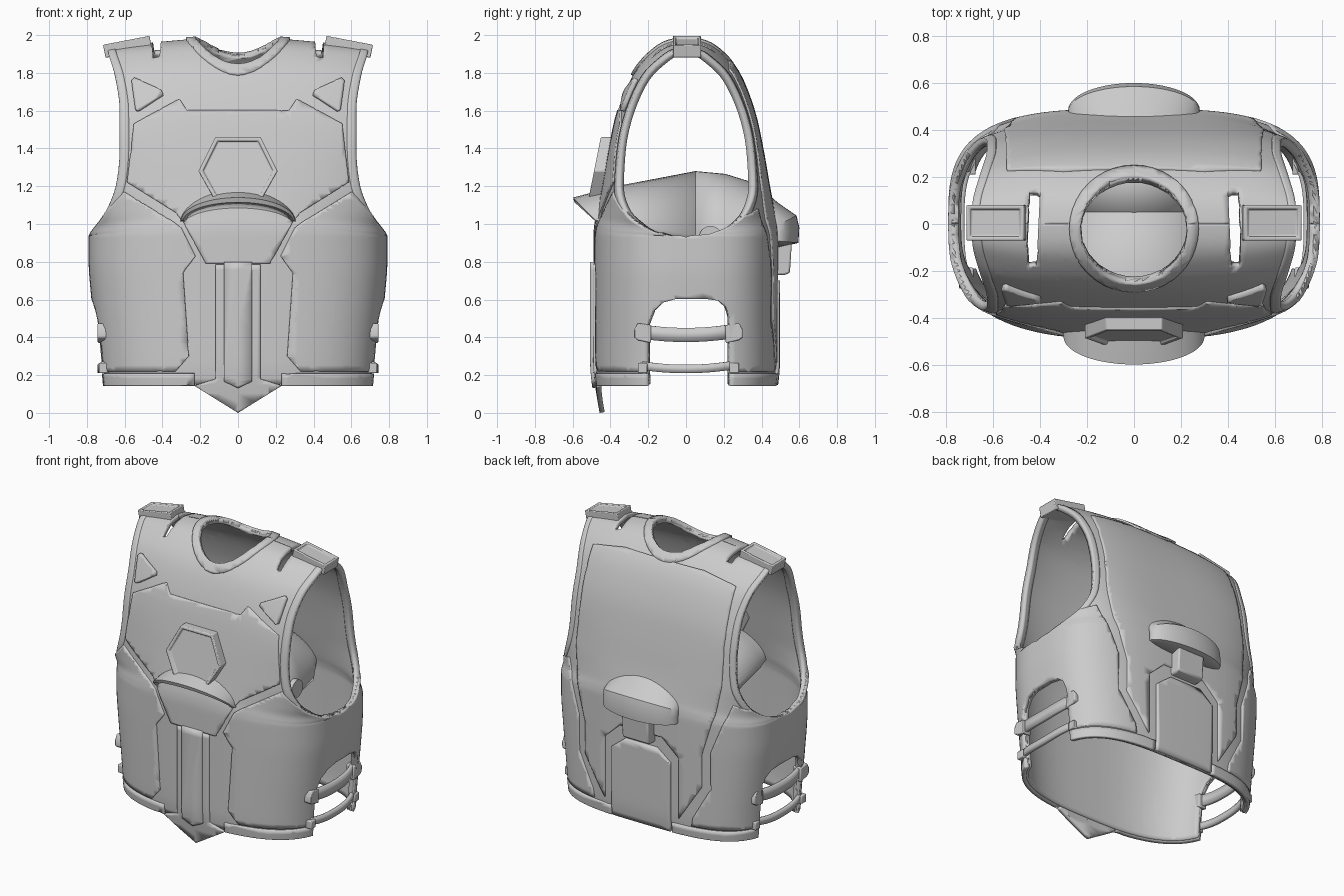
import bpy, bmesh, math
from mathutils import Vector, Matrix
from mathutils.geometry import tessellate_polygon

if "Cube" in bpy.data.objects:
    bpy.data.objects.remove(bpy.data.objects["Cube"])

# Profile stations: centre depth, centre z, edge x, edge depth, edge z (side seam, then armhole)
KEYS = [(.445, 0, .71, 0, 0), (.47, .15, .725, 0, .15), (.48, .3, .735, 0, .3), (.48, .6, .765, 0, .6),
        (.48, .8, .78, 0, .8), (.48, .93, .78, 0, .93), (.475, 1.0, .775, .12, .945),
        (.465, 1.05, .745, .23, .99), (.455, 1.1, .70, .315, 1.06), (.435, 1.2, .645, .36, 1.2),
        (.40, 1.4, .625, .35, 1.4), (.355, 1.6, .625, .305, 1.6), (.275, 1.8, .65, .22, 1.78),
        (.17, 1.925, .68, .12, 1.88), (.085, 1.975, .69, .055, 1.92), (.001, 1.99, .70, .0007, 1.93)]
STEP, COLS = 4, 26


def slope(a, b, c):
    p, q = b - a, c - b
    return 0 if p * q <= 0 else math.copysign(min(abs(p + q) / 2, 2 * abs(p), 2 * abs(q)), p)


def spline(keys):
    out = []
    for i in range(len(keys) - 1):
        K = [keys[max(0, min(len(keys) - 1, i + k))] for k in (-1, 0, 1, 2)]
        for s in range(STEP):
            t = s / STEP
            out.append([b + (c - b) * t * t * (3 - 2 * t) + slope(a, b, c) * t * (1 - t) ** 2
                        - slope(b, c, d) * t * t * (1 - t) for a, b, c, d in zip(*K)])
    return out + [list(keys[-1])]


ROWS = spline(KEYS)


def make(name, bm):
    me = bpy.data.meshes.new(name)
    bm.to_mesh(me)
    bm.free()
    ob = bpy.data.objects.new(name, me)
    bpy.context.collection.objects.link(ob)
    return ob


def thicken(ob, out, inn):
    m = ob.modifiers.new("thick", 'SOLIDIFY')
    m.thickness, m.offset = out + inn, 2 * out / (out + inn) - 1


def bevel(ob, width):
    m = ob.modifiers.new("bevel", 'BEVEL')
    m.width, m.segments = width, 2


def add_grid(bm, rows, flip):
    vs = [[bm.verts.new(p) for p in r] for r in rows]
    for a, b in zip(vs, vs[1:]):
        for j in range(len(a) - 1):
            q = [a[j], a[j + 1], b[j + 1], b[j]]
            bm.faces.new(q[::-1] if flip else q)


def sheet(bm, sign, first, cols):
    n = 2.8 if sign < 0 else 3.3
    out = []
    for i, (d, cz, ex, ey, ez) in enumerate(ROWS[first:]):
        tm = math.acos(min(.97, max(0, ey) / max(d, .001)) ** (n / 2))
        row = []
        for c in cols:
            t = abs(c) / COLS * tm
            f = (math.sin(t) / math.sin(tm)) ** (2 / n)
            y = 0 if i + first == len(ROWS) - 1 else d * max(0, math.cos(t)) ** (2 / n)
            row.append((math.copysign(ex * f, c), sign * y, cz + (ez - cz) * f ** 1.6))
        out.append(row)
    add_grid(bm, out, sign > 0)


FULL = range(-COLS, COLS + 1)


def shell(signs, first):
    bm = bmesh.new()
    for s in signs:
        sheet(bm, s, first, FULL)
    bmesh.ops.remove_doubles(bm, verts=bm.verts, dist=.0008)
    return bm


# Scores a convex outline into the surface and returns the faces inside it
def score(bm, poly, axis):
    ia, ib = {'x': (1, 2), 'y': (0, 2), 'z': (0, 1)}[axis]
    area = sum(p[0] * q[1] - q[0] * p[1] for p, q in zip(poly, poly[1:] + poly[:1]))
    poly = poly if area > 0 else poly[::-1]
    planes = []
    for p, q in zip(poly, poly[1:] + poly[:1]):
        co, no = Vector((0, 0, 0)), Vector((0, 0, 0))
        co[ia], co[ib], no[ia], no[ib] = p[0], p[1], q[1] - p[1], p[0] - q[0]
        planes.append((co, no.normalized()))

    def inside(k):
        res = []
        for f in bm.faces:
            c = f.calc_center_median()
            if all((c - co).dot(no) < 1e-6 for co, no in planes[:k]):
                res.append(f)
        return res
    for k, (co, no) in enumerate(planes):
        fs = inside(k)
        geom = fs + list({e for f in fs for e in f.edges}) + list({v for f in fs for v in f.verts})
        if geom:
            bmesh.ops.bisect_plane(bm, geom=geom, dist=1e-5, plane_co=co, plane_no=no)
    return inside(len(planes))


def cut(bm, poly, axis):
    bmesh.ops.delete(bm, geom=score(bm, poly, axis), context='FACES')


def clean(bm, dist=.005):
    bmesh.ops.remove_doubles(bm, verts=[v for v in bm.verts if abs(v.co.z - .94) > .03], dist=dist)
    return bm


def ellipse(rx, ry, cy):
    return [(rx * math.cos(k * math.pi / 20), cy + ry * math.sin(k * math.pi / 20)) for k in range(40)]


def flip(pts):
    return [(-x, z) for x, z in reversed(pts)]


# Openings: neck, waist arches, shoulder slots
NECK = ellipse(.225, .222, -.025)
WAIST = [(-.2, .05), (.23, .05), (.23, .5), (.21, .56), (.17, .595), (.1, .605), (-.05, .605), (-.12, .585),
         (-.17, .54), (-.2, .47)]
SLOT = [(.40, .14), (.445, .14), (.455, -.08), (.45, -.18), (.415, -.18)]

# Main vest shell
bm = shell((-1, 1), STEP)
for poly, axis in ((NECK, 'z'), (WAIST, 'x'), (SLOT, 'z'), (flip(SLOT), 'z')):
    cut(bm, poly, axis)
thicken(make("vest_shell", clean(bm)), 0, .03)


# Raised plate cut from the shell surface; outlines are given for the front (-1) and/or back (1)
def plate(name, outlines, t, pair=False, waist=False):
    bm = shell(outlines.keys(), 0)
    keep, scored = set(), {}
    for s, pts in outlines.items():
        polys = [pts, flip(pts)] if pair else [pts + [p for p in flip(pts) if p[0] != 0]]
        scored[s] = [[p[i] for i in tri] for p in polys for tri in tessellate_polygon([[(a, b, 0) for a, b in p]])]
        for tri in scored[s]:
            score(bm, tri, 'y')
    for f in bm.faces:
        c = f.calc_center_median()
        for (ax, az), (bx, bz), (cx, cz) in scored.get(-1 if c.y < 0 else 1, []):
            s = [(bx - ax) * (c.z - az) - (bz - az) * (c.x - ax), (cx - bx) * (c.z - bz) - (cz - bz) * (c.x - bx),
                 (ax - cx) * (c.z - cz) - (az - cz) * (c.x - cx)]
            if min(s) > -1e-7 or max(s) < 1e-7:
                keep.add(f)
    bmesh.ops.delete(bm, geom=[f for f in bm.faces if f not in keep], context='FACES')
    if waist:
        cut(bm, WAIST, 'x')
    thicken(make(name, clean(bm, .004)), t, .015)


# Front armour plates
plate("chest_panel", {-1: [(0, 1.6), (.27, 1.6), (.31, 1.66), (.55, 1.53), (.585, 1.22), (.33, 1.06), (.29, 1.01),
                           (.17, .79), (0, .79)]}, .01)
plate("centre_frame", {-1: [(0, .785), (.12, .785), (.12, .18), (.23, .145), (0, .002)]}, .012)
plate("centre_strip", {-1: [(0, .8), (.075, .8), (.075, .17), (0, .135)]}, .028)
plate("chest_triangle", {-1: [(.56, 1.75), (.545, 1.765), (.4, 1.70), (.395, 1.68), (.525, 1.595), (.54, 1.60)]},
      .025, True)
# Side pads wrapping from front to back, and the hem
plate("side_pad", {-1: [(.6, 1.17), (.34, 1.01), (.3, .98), (.225, .83), (.29, .74), (.26, .3), (.33, .22), (.85, .22),
                        (.85, .95), (.72, 1.04)],
                   1: [(.62, 1.08), (.5, .75), (.5, .5), (.38, .28), (.37, .22), (.85, .22), (.85, .95), (.72, 1.04)]},
      .011, True, True)
HEM = [(.23, .145), (.85, .145), (.85, .21), (.23, .21)]
plate("hem_band", {-1: HEM, 1: HEM}, .013, True, True)
# Back armour plates
plate("back_panel", {1: [(0, 1.86), (.3, 1.86), (.54, 1.82), (.55, 1.2), (.52, 1.0), (.44, .72), (.44, .5), (.28, .25),
                         (.28, .67), (.16, .78), (0, .78)]}, .01)
plate("back_centre_plate", {1: [(0, .7), (.12, .7), (.22, .62), (.22, .15), (0, .15)]}, .018)

# Neck collar
bm = shell((-1, 1), STEP * 9)
keep = set(score(bm, ellipse(.275, .262, -.02), 'z'))
bmesh.ops.delete(bm, geom=[f for f in bm.faces if f not in keep], context='FACES')
cut(bm, NECK, 'z')
thicken(make("collar", clean(bm, .008)), .012, .02)

# Armhole rims
for s in (-1, 1):
    for cols in (range(COLS - 3, COLS + 1), range(-COLS, -COLS + 4)):
        bm = bmesh.new()
        sheet(bm, s, STEP * 5 - 1, cols)
        thicken(make("armhole_rim", bm), .005, .033)


# Crescent fins whose vaults run into the inside of the vest
def fin(name, arcs, rev):
    bm = bmesh.new()
    A = [k * math.pi / 28 for k in range(29)]
    add_grid(bm, [[(w * math.cos(a), y0 + (y1 - y0) * math.sin(a), z0 + (z1 - z0) * math.sin(a)) for a in A]
                  for w, y0, y1, z0, z1 in arcs], rev)
    thicken(make(name, bm), 0, .012)


fin("front_fin", [(.34, .05, .05, .9, 1.28), (.32, -.35, -.37, .98, 1.2), (.30, -.48, -.598, 1.02, 1.14),
                  (.29, -.48, -.59, 1.015, 1.115), (.27, -.44, -.47, 1.0, 1.085)], False)
fin("back_fin", [(.34, .05, .05, .88, 1.28), (.34, .2, .21, .88, 1.265), (.33, .35, .37, .9, 1.215),
                 (.28, .46, .49, 1.0, 1.11), (.28, .48, .585, .99, 1.045), (.28, .485, .6, .95, .98),
                 (.28, .485, .595, .91, .9), (.25, .44, .47, .9, .87)], True)


# Straight-sided solid from an outline
def prism(name, poly, axis, lo, hi):
    place = {'x': lambda a, b, h: (h, a, b), 'y': lambda a, b, h: (a, h, b)}[axis]
    bm = bmesh.new()
    P, Q = [[bm.verts.new(place(a, b, h)) for a, b in poly] for h in (lo, hi)]
    bm.faces.new(P)
    bm.faces.new(Q[::-1])
    for i in range(len(P)):
        j = (i + 1) % len(P)
        bm.faces.new((P[j], P[i], Q[i], Q[j]))
    bmesh.ops.recalc_face_normals(bm, faces=bm.faces)
    return make(name, bm)


bevel(prism("back_fin_stem", [(.45, .73), (.52, .73), (.55, .74), (.56, .9), (.45, .9)], 'x', -.1, .1), .01)
for k in (-1, 1):
    bm = bmesh.new()
    bmesh.ops.create_cone(bm, cap_ends=True, segments=24, radius1=.06, radius2=.06, depth=.06,
                          matrix=Matrix.Translation((k * .33, .13, .93)) @ Matrix.Rotation(math.pi / 2, 4, 'Y'))
    make("inner_knob", bm)


def inset(bm, axis, rim, depth):
    bm.normal_update()
    f = max(bm.faces, key=lambda f: f.normal.dot(Vector(axis)))
    for width in (rim, .006):
        bmesh.ops.inset_individual(bm, faces=[f], thickness=width, depth=0)
    bmesh.ops.translate(bm, verts=f.verts[:], vec=Vector(axis) * -depth)


# Hexagonal chest badge
badge = prism("hex_badge", [(-.12, 1.46), (.12, 1.46), (.21, 1.28), (.12, 1.12), (-.12, 1.12), (-.21, 1.28)],
              'y', -.485, -.38)
bm = bmesh.new()
bm.from_mesh(badge.data)
inset(bm, (0, -1, 0), .022, .014)
for v in bm.verts:
    v.co.y += (v.co.z - 1.29) * .2
bm.to_mesh(badge.data)
bm.free()
bevel(badge, .005)


# Waist straps that follow the shell
def ring(y, off):
    return .735 * (1 - abs(y / .48) ** 3) ** (1 / 3) + off


for k in (-1, 1):
    for name, y0, y1, z0, z1 in (("upper_strap", -.24, .27, .375, .45), ("lower_strap", -.23, .26, .21, .255)):
        bm = bmesh.new()
        ys = [y0 + (y1 - y0) * i / 16 for i in range(17)]
        add_grid(bm, [[(k * ring(y, .008), y, z + .02 * (abs(y) / .25) ** 2) for y in ys] for z in (z0, z1)], k < 0)
        thicken(make(name, bm), .001, .021)
    for y in (-.225, .25):
        e = math.copysign(1, y)
        x = ring(y, 0)
        bevel(prism("strap_buckle", [(y - e * .04, .465), (y - e * .04, .37), (y + e * .03, .385), (y + e * .05, .4),
                                     (y + e * .05, .44), (y + e * .03, .475)], 'x', k * (x - .025), k * (x + .035)), .006)
        bevel(prism("strap_end", [(y - e * .02, .21), (y + e * .03, .21), (y + e * .03, .265), (y - e * .02, .265)],
                    'x', k * (x - .025), k * (x + .028)), .006)
    # Shoulder buckle with a recessed top
    bm = bmesh.new()
    bmesh.ops.create_cube(bm, size=1)
    bmesh.ops.scale(bm, vec=(.25, .15, .07), verts=bm.verts)
    inset(bm, (0, 0, 1), .022, .014)
    bm.transform(Matrix.Translation((k * .585, .005, 1.938)) @ Matrix.Rotation(k * .19, 4, 'Y'))
    bevel(make("shoulder_buckle", bm), .005)

for ob in bpy.context.scene.objects:
    ob.select_set(True)
    bpy.context.view_layer.objects.active = ob
bpy.ops.object.shade_smooth_by_angle(angle=math.radians(30))
